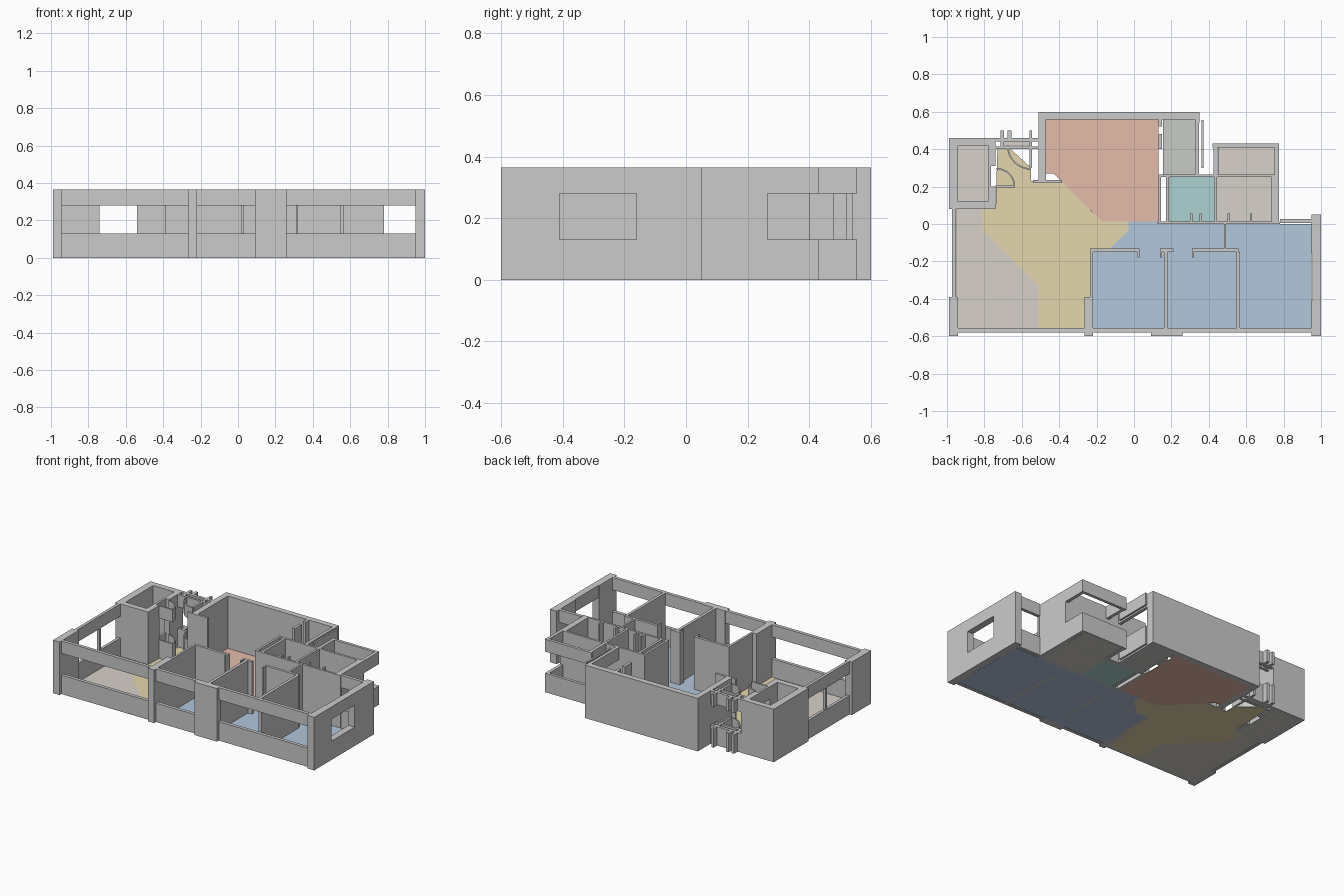
import bpy, bmesh, math

if "Cube" in bpy.data.objects:
    bpy.data.objects.remove(bpy.data.objects["Cube"])

H = 0.365                 # wall height
SILL, HEAD = 0.13, 0.28   # window opening heights
FT = 0.004                # floor thickness


def prism(name, pts, z0, z1, mat=None):
    """Extrude a flat outline from z0 to z1."""
    bm = bmesh.new()
    f = bm.faces.new([bm.verts.new((x, y, z0)) for x, y in pts])
    r = bmesh.ops.extrude_face_region(bm, geom=[f])
    vs = [e for e in r["geom"] if isinstance(e, bmesh.types.BMVert)]
    bmesh.ops.translate(bm, vec=(0, 0, z1 - z0), verts=vs)
    bmesh.ops.recalc_face_normals(bm, faces=bm.faces)
    me = bpy.data.meshes.new(name)
    bm.to_mesh(me)
    bm.free()
    ob = bpy.data.objects.new(name, me)
    bpy.context.collection.objects.link(ob)
    if mat:
        me.materials.append(mat)
    return ob


def rect(x0, y0, x1, y1):
    return [(x0, y0), (x1, y0), (x1, y1), (x0, y1)]


def wall(name, *r):
    prism(name, rect(*r), 0, H)


def window(name, *r):
    """Sill and header with an open band between them."""
    prism(name + "_sill", rect(*r), 0, SILL)
    prism(name + "_header", rect(*r), HEAD, H)


def floor(name, pts, col):
    m = bpy.data.materials.new(name + "_colour")
    m.diffuse_color = (*col, 1)
    m.use_nodes = True
    m.node_tree.nodes["Principled BSDF"].inputs["Base Color"].default_value = m.diffuse_color
    prism(name, pts, 0, FT, m)


def swing(name, cx, cy, r, a0):
    """Quarter-circle door sweep, as a thin curved strip."""
    n, t = 8, 0.008
    angs = [math.radians(a0 + 90 * i / n) for i in range(n + 1)]
    ring = [(cx + r * math.cos(a), cy + r * math.sin(a)) for a in angs]
    ring += [(cx + (r - t) * math.cos(a), cy + (r - t) * math.sin(a)) for a in reversed(angs)]
    prism(name + "_sill", ring, 0, SILL)
    prism(name + "_header", ring, HEAD, H)


# Floors
beige, grey, blue = (.68, .64, .58), (.58, .60, .56), (.45, .57, .72)
floor("living_floor", [(-.95, -.56), (-.51, -.56), (-.51, -.33), (-.81, -.03),
                       (-.81, .08), (-.95, .08)], beige)
floor("hall_floor", [(-.73, .41), (-.67, .41), (-.55, .30), (-.55, .23), (-.39, .23),
                     (-.17, .013), (-.03, .013), (-.03, -.035), (-.13, -.13), (-.235, -.14),
                     (-.235, -.39), (-.265, -.39), (-.265, -.56), (-.51, -.56),
                     (-.51, -.33), (-.81, -.03), (-.81, .08), (-.74, .08)], (.78, .68, .42))
floor("kitchen_floor", [(-.47, .56), (.13, .56), (.13, .013), (-.17, .013),
                        (-.43, .27), (-.47, .27)], (.78, .50, .40))
floor("bedroom_floor", [(-.22, -.555), (.175, -.555), (.175, .0), (.13, .0), (.12, .065),
                        (.03, .065), (-.03, .015), (-.03, -.035), (-.13, -.13),
                        (-.22, -.14)], blue)
floor("bedroom_floor_middle", rect(.175, -.555, .56, .0), blue)
floor("bedroom_floor_right", rect(.56, -.555, .95, .0), blue)
floor("bath_floor", rect(.19, .01, .43, .25), (.42, .65, .64))
floor("utility_floor", rect(.445, .01, .735, .25), beige)
floor("rear_room_floor", rect(.45, .265, .75, .41), beige)
floor("balcony_floor", rect(.155, .265, .325, .56), grey)
floor("shaft_floor", rect(-.94, .12, -.78, .42), beige)
floor("entry_floor", rect(-.71, .42, -.55, .45), beige)

# Front facade: piers with window bands between them
for i, r in enumerate([(-.99, -.60, -.94, -.39), (-.265, -.60, -.22, -.39),
                       (.09, -.60, .26, -.555), (.95, -.60, 1.0, -.41)]):
    wall(f"front_pier_{i}", *r)
for i, (a, b) in enumerate([(-.94, -.265), (-.22, .09), (.26, .95)]):
    window(f"front_window_{i}", a, -.58, b, -.557)

# Right wall
wall("right_pier", .95, -.16, 1.0, .05)
window("right_window", .955, -.41, 1.0, -.16)
window("back_right_window", .78, .005, .95, .027)

# Left wall and shaft room
window("left_window", -.972, -.39, -.952, .08)
wall("left_mullion", -.972, -.145, -.952, -.13)
wall("shaft_left", -.99, .08, -.94, .46)
wall("shaft_back", -.94, .42, -.74, .46)
wall("shaft_front", -.94, .08, -.74, .12)
wall("shaft_right_front", -.78, .12, -.74, .20)
wall("shaft_right_back", -.78, .31, -.74, .42)
window("shaft_door", -.78, .20, -.765, .31)

# Entry doors and frames
window("entry_outer", -.74, .44, -.51, .46)
window("entry_inner", -.74, .40, -.51, .415)
for i, r in enumerate([(-.715, .40, -.695, .50), (-.675, .44, -.655, .50),
                       (-.56, .30, -.545, .50), (-.74, .195, -.635, .205)]):
    window(f"entry_frame_{i}", *r)
swing("entry_door_sweep", -.55, .42, .13, 180)
swing("shaft_door_sweep", -.735, .20, .10, 0)

# Large rear room
wall("rear_left_wall", -.51, .23, -.47, .60)
wall("rear_back_wall", -.47, .56, .35, .60)
wall("rear_stub", -.54, .22, -.385, .235)
wall("rear_right_wall", .13, .0, .145, .265)
wall("balcony_post_a", .13, .40, .15, .48)
wall("balcony_post_b", .13, .52, .15, .56)

# Balcony side windows
wall("balcony_pier", .325, .54, .35, .56)
window("balcony_inner_window", .325, .265, .347, .54)
window("balcony_outer_window", .36, .30, .372, .555)

# Service rooms
wall("service_front_wall", .145, .0, .78, .014)
wall("service_mid_wall", .145, .25, .775, .265)
wall("bath_left_wall", .17, .014, .187, .25)
wall("bath_right_wall", .43, .014, .445, .25)
wall("utility_right_wall", .735, .014, .775, .25)
for i, x in enumerate((.30, .35, .50, .62)):
    wall(f"service_jamb_{i}", x, .014, x + .012, .055)
window("rear_room_back_window", .42, .41, .775, .43)
window("rear_room_left_window", .425, .265, .447, .41)
window("rear_room_right_window", .752, .265, .775, .41)

# Bedroom partitions
for i, r in enumerate([(-.235, -.39, -.22, -.135), (-.235, -.15, .03, -.132),
                       (.02, -.18, .03, -.15), (.14, -.15, .21, -.132),
                       (.14, -.18, .15, -.15), (.16, -.557, .18, -.15),
                       (.31, -.15, .56, -.132), (.31, -.18, .32, -.15),
                       (.548, -.557, .568, -.15), (.48, -.132, .492, .0)]):
    wall(f"partition_{i}", *r)
